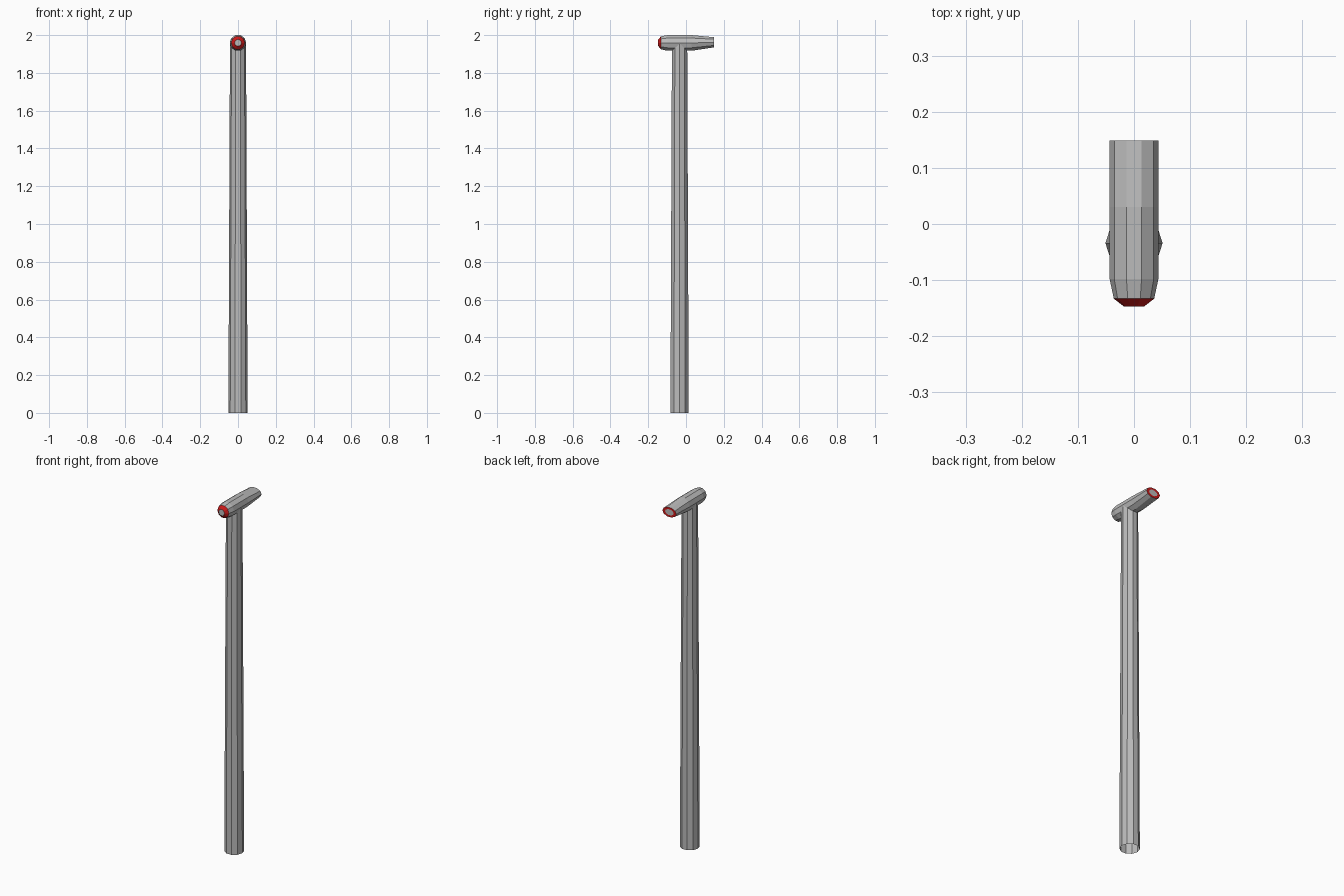
import bpy, bmesh
from math import cos, sin, tau

if "Cube" in bpy.data.objects:
    bpy.data.objects.remove(bpy.data.objects["Cube"])

SIDES = 10
red = bpy.data.materials.new("red_trim")
red.diffuse_color = (0.6, 0.01, 0.01, 1)
red.use_nodes = True
red.node_tree.nodes["Principled BSDF"].inputs["Base Color"].default_value = red.diffuse_color
grey = bpy.data.materials.new("grey_metal")
grey.diffuse_color = (0.5, 0.5, 0.5, 1)
grey.use_nodes = True
grey.node_tree.nodes["Principled BSDF"].inputs["Base Color"].default_value = grey.diffuse_color


def loft(name, rings, point, cap_start=False, cap_end=False, red_bands=()):
    """Skin decagon rings; point(ring, cos, sin) places each vertex."""
    bm = bmesh.new()
    loops = [[bm.verts.new(point(r, cos(tau * i / SIDES), sin(tau * i / SIDES)))
              for i in range(SIDES)] for r in rings]
    for k in range(len(loops) - 1):
        a, b = loops[k], loops[k + 1]
        for i in range(SIDES):
            j = (i + 1) % SIDES
            f = bm.faces.new((a[i], a[j], b[j], b[i]))
            f.material_index = int(k in red_bands)
    if cap_start:
        bm.faces.new(loops[0][::-1])
    if cap_end:
        bm.faces.new(loops[-1])
    bmesh.ops.recalc_face_normals(bm, faces=bm.faces)
    mesh = bpy.data.meshes.new(name)
    bm.to_mesh(mesh)
    bm.free()
    mesh.materials.append(grey)
    if red_bands:
        mesh.materials.append(red)
    obj = bpy.data.objects.new(name, mesh)
    bpy.context.collection.objects.link(obj)
    return obj


# Tapered pole, open at the foot, running up into the head
loft("pole", [(0, 0.051), (1.955, 0.0425)],
     lambda r, c, s: (r[1] * c, -0.034 + r[1] * s, r[0]))

# Lamp head: (y, half width, half height, centre z), red trim at both ends
head = [(-0.147, 0.018, 0.018, 1.959),
        (-0.133, 0.036, 0.036, 1.959),
        (-0.098, 0.0435, 0.0435, 1.9586),
        (0.03, 0.0435, 0.0435, 1.9586),
        (0.149, 0.0435, 0.028, 1.962),
        (0.149, 0.027, 0.017, 1.962)]
loft("lamp_head", head,
     lambda r, c, s: (r[1] * c, r[0], r[3] + r[2] * s),
     cap_start=True, cap_end=True, red_bands=(0, 4))
